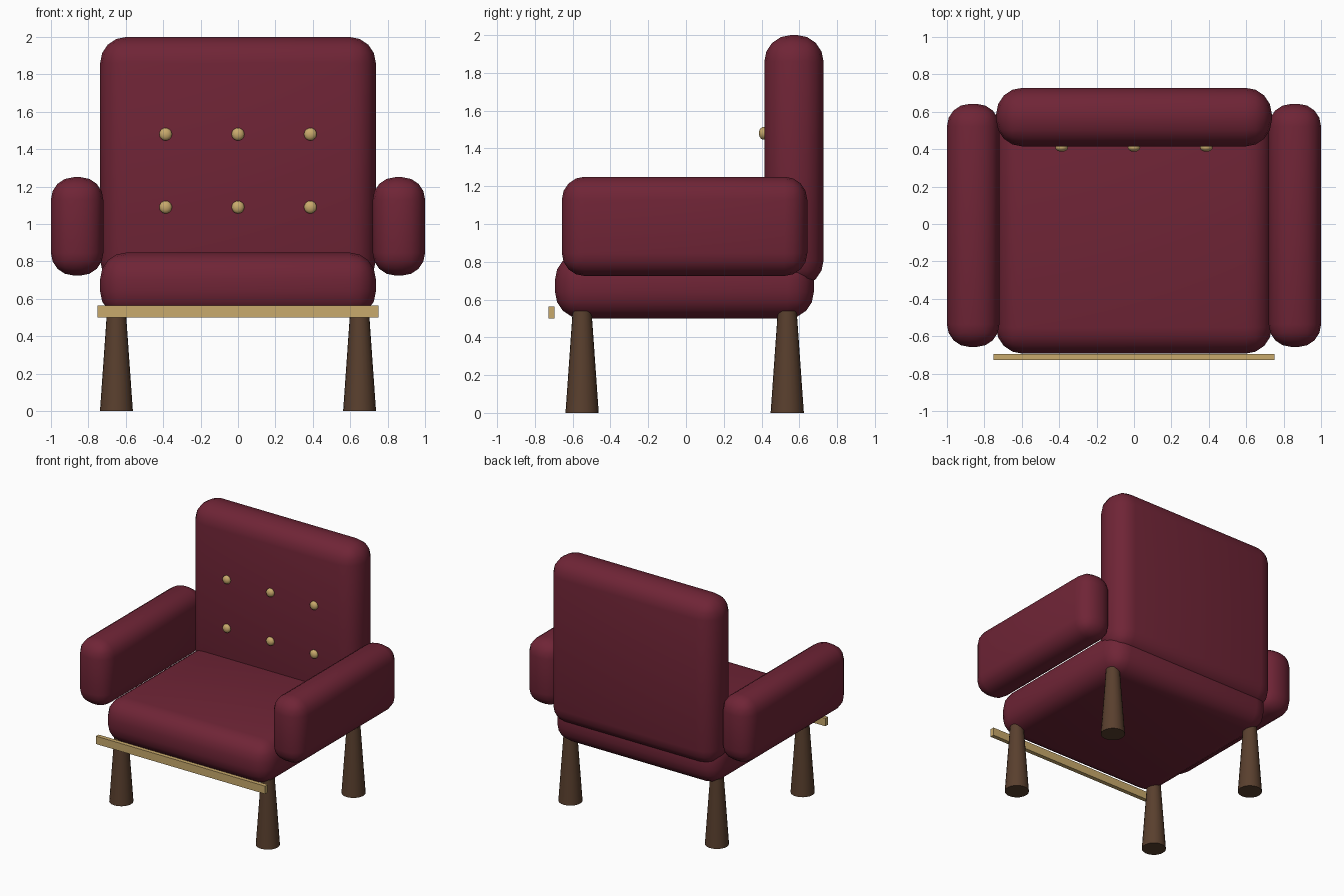
import bpy, math

if "Cube" in bpy.data.objects:
    bpy.data.objects.remove(bpy.data.objects["Cube"])

def material(name, color):
    m = bpy.data.materials.new(name)
    m.diffuse_color = (*color, 1)
    m.use_nodes = True
    m.node_tree.nodes["Principled BSDF"].inputs["Base Color"].default_value = m.diffuse_color
    return m

fabric = material("burgundy_fabric", (0.16, 0.018, 0.037))
brass = material("brass", (0.58, 0.40, 0.15))
wood = material("dark_wood", (0.10, 0.05, 0.027))

def box(name, lo, hi, mat, bevel=0):
    """Box from its low and high corners, rounded like a cushion if bevel > 0."""
    bpy.ops.mesh.primitive_cube_add(size=1, location=[(a + b) / 2 for a, b in zip(lo, hi)])
    ob = bpy.context.object
    ob.name = name
    ob.scale = [b - a for a, b in zip(lo, hi)]
    bpy.ops.object.transform_apply(location=False, rotation=False, scale=True)
    ob.data.materials.append(mat)
    if bevel:
        mod = ob.modifiers.new("rounding", 'BEVEL')
        mod.width = bevel
        mod.segments = 4
        bpy.ops.object.modifier_apply(modifier=mod.name)
        bpy.ops.object.shade_smooth_by_angle(angle=math.radians(40))
    return ob

# Cushions
box("seat", (-0.737, -0.693, 0.5), (0.737, 0.677, 0.847), fabric, 0.14)
box("backrest", (-0.737, 0.415, 0.667), (0.737, 0.728, 2.0), fabric, 0.14)
for side, x0, x1 in (("left", -1.0, -0.72), ("right", 0.72, 1.0)):
    box(side + "_arm", (x0, -0.657, 0.725), (x1, 0.642, 1.25), fabric, 0.12)

# Front trim bar
box("front_trim", (-0.75, -0.728, 0.5), (0.75, -0.695, 0.563), brass)

# Legs, wider at the floor
for row, y in (("front", -0.55), ("back", 0.536)):
    for side, x in (("left", -0.65), ("right", 0.65)):
        bpy.ops.mesh.primitive_cone_add(vertices=20, radius1=0.088, radius2=0.05,
                                        depth=0.54, location=(x, y, 0.27))
        leg = bpy.context.object
        leg.name = f"{row}_{side}_leg"
        leg.data.materials.append(wood)
        bpy.ops.object.shade_smooth_by_angle(angle=math.radians(40))

# Backrest buttons
for z in (1.09, 1.48):
    for x in (-0.387, 0, 0.387):
        bpy.ops.mesh.primitive_uv_sphere_add(segments=16, ring_count=10, radius=0.034,
                                             location=(x, 0.41, z))
        button = bpy.context.object
        button.name = "backrest_button"
        button.scale = (1, 0.7, 1)
        button.data.materials.append(brass)
        bpy.ops.object.shade_smooth()
